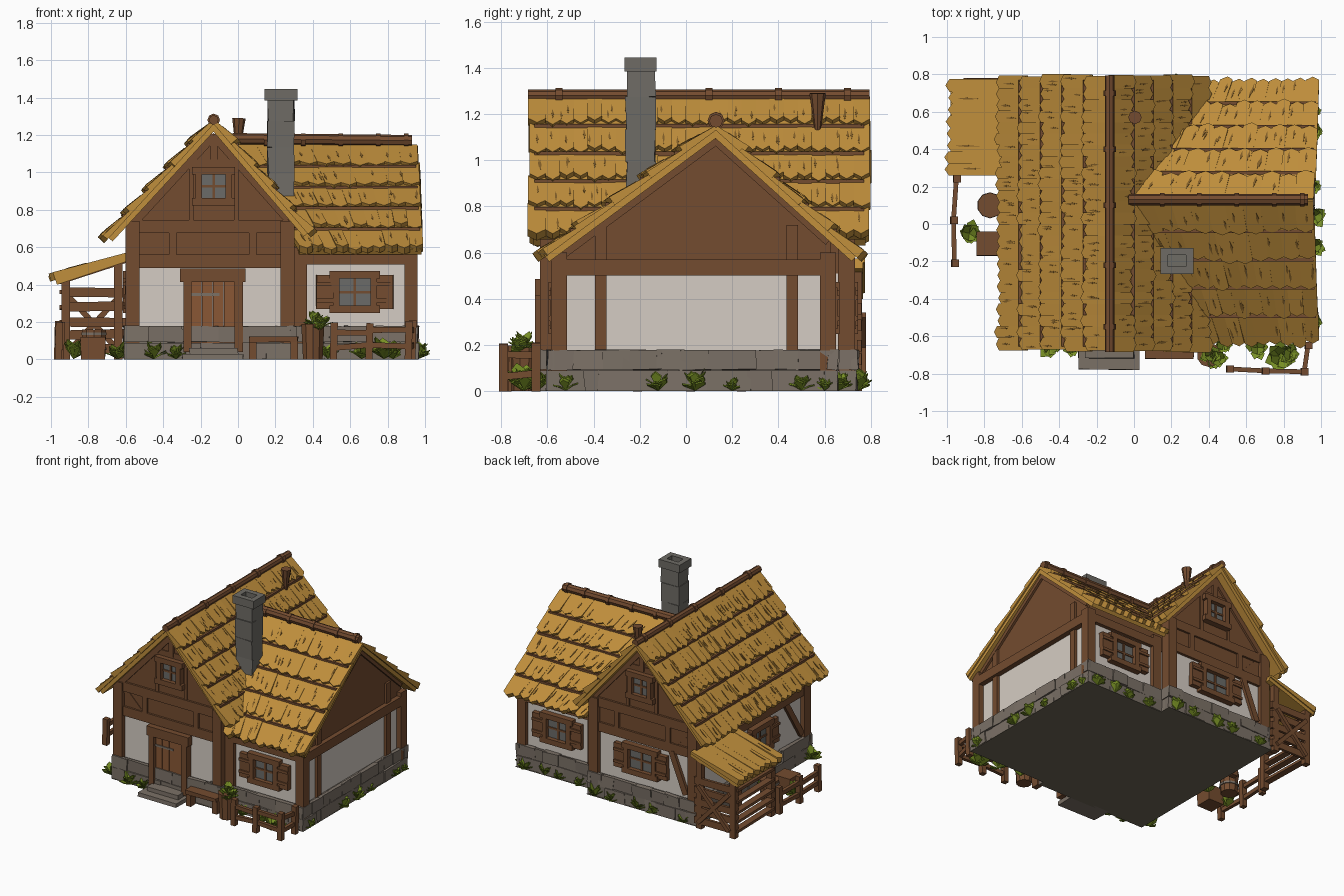
import bpy, bmesh, math, random
from mathutils import Vector as V, Matrix

if "Cube" in bpy.data.objects:
    bpy.data.objects.remove(bpy.data.objects["Cube"])
random.seed(4)
R = random.uniform

def material(name, r, g, b):
    m = bpy.data.materials.new(name)
    m.diffuse_color = [(c / 255) ** 2.2 for c in (r, g, b)] + [1]
    m.use_nodes = True
    m.node_tree.nodes["Principled BSDF"].inputs["Base Color"].default_value = m.diffuse_color
    return m

THATCH = material("thatch", 190, 141, 62)
STRAW = material("dark straw", 128, 94, 44)
WOOD = material("wood", 115, 77, 51)
DOOR = material("door wood", 136, 88, 56)
PLASTER = material("plaster", 212, 203, 194)
STONE = material("stone", 122, 112, 102)
CHIMNEY = material("chimney stone", 110, 107, 101)
LEAF = material("leaf", 122, 146, 42)
GLASS = material("glass", 106, 107, 104)
DARK = material("dark underside", 108, 101, 86)

def finish(name, bm, mat, mx=None):
    bmesh.ops.recalc_face_normals(bm, faces=bm.faces)
    if mx:
        bm.transform(mx)
    me = bpy.data.meshes.new(name)
    bm.to_mesh(me)
    bm.free()
    me.materials.append(mat)
    ob = bpy.data.objects.new(name, me)
    bpy.context.collection.objects.link(ob)

def box(bm, x0, x1, y0, y1, z0, z1, jit=0):
    mx = Matrix.Translation(((x0 + x1) / 2, (y0 + y1) / 2, (z0 + z1) / 2)) @ Matrix.Diagonal((x1 - x0, y1 - y0, z1 - z0, 1))
    for v in bmesh.ops.create_cube(bm, size=1, matrix=mx)['verts']:
        v.co += V((R(-jit, jit), R(-jit, jit), R(0, jit) if z0 > 0.02 else 0))

def beam(bm, p, q, w, d=None):
    p, q = V(p), V(q)
    mx = Matrix.Translation((p + q) / 2) @ (q - p).to_track_quat('Z', 'Y').to_matrix().to_4x4()
    bmesh.ops.create_cube(bm, size=1, matrix=mx @ Matrix.Diagonal((w, d or w, (q - p).length, 1)))

def cyl(bm, p, q, r, r2=None, n=8):
    p, q = V(p), V(q)
    mx = Matrix.Translation((p + q) / 2) @ (q - p).to_track_quat('Z', 'Y').to_matrix().to_4x4()
    bmesh.ops.create_cone(bm, cap_ends=True, segments=n, radius1=r, radius2=r2 or r, depth=(q - p).length, matrix=mx)

def prism(bm, a, b):
    A, B, n = [bm.verts.new(p) for p in a], [bm.verts.new(p) for p in b], len(a)
    bm.faces.new(A)
    bm.faces.new(B[::-1])
    for i in range(n):
        bm.faces.new((A[i], B[i], B[(i + 1) % n], A[(i + 1) % n]))

# thatched slope: base slab, rows of overlapping tufts, dark slits, binding sticks
def thatch(name, r0, r1, e0, e1, rows, slits=0.45):
    r0, r1, e0, e1 = map(V, (r0, r1, e0, e1))
    nrm = (r1 - r0).cross(e0 - r0).normalized()
    nrm *= 1 if nrm.z > 0 else -1
    slope = (e0 - r0).length
    P = lambda u, v, h: r0.lerp(r1, u).lerp(e0.lerp(e1, u), v) + nrm * h
    bm, slit, stick = bmesh.new(), bmesh.new(), bmesh.new()
    corners = [(0.005, 0), (0.995, 0), (0.995, 0.985), (0.005, 0.985)]
    prism(bm, [P(*c, 0.004) for c in corners], [P(*c, -0.035) for c in corners])
    n = int((e1 - e0).length / 0.06)
    for i in range(rows):
        v0, v1 = max(0, i / rows - 0.03), (i + 1) / rows
        for k in range(n):
            a, b, dv, h = k / n, (k + 1) / n + 0.002, R(-0.016, 0.014) / slope, 0.032 + R(-0.008, 0.008)
            a -= R(0, 0.012) if k == 0 else 0
            b += R(0, 0.012) if k == n - 1 else 0
            low = v1 - 0.012 / slope + dv
            pts = [(a, v0, 0.01), (b, v0, 0.01), (b, low, h), ((a + b) / 2, v1 + 0.012 / slope + dv, h), (a, low, h)]
            prism(bm, [P(*p) for p in pts], [P(u, v, -0.008) for u, v, _ in pts])
            for _ in range(2):
                if R(0, 1) < slits:
                    u, t, w = (k + .5) / n + R(-0.4, 0.4) / n, R(0.3, 0.62), 0.11 / n
                    va, vm, vb = [v0 + (v1 - v0) * s for s in (t, t + 0.18, min(t + R(.25, .42), 0.95))]
                    hh = lambda v: 0.01 + (h - 0.01) * (v - v0) / (v1 - v0)
                    pts = [(u, va), (u + w, vm), (u + w * 0.3, vb), (u - w * 0.5, vm)]
                    prism(slit, [P(x, v, hh(v) + 0.003) for x, v in pts], [P(x, v, hh(v) - 0.01) for x, v in pts])
        if i < rows - 1:
            beam(stick, P(0.01, v1 + 0.014 / slope, 0.014), P(0.99, v1 + 0.014 / slope, 0.014), 0.018)
    finish(name + "_thatch", bm, THATCH)
    finish(name + "_slits", slit, STRAW)
    if rows > 1:
        finish(name + "_binding", stick, WOOD)

thatch("main_roof_left", (-.13, -.67, 1.27), (-.13, .785, 1.27), (-.705, -.67, .645), (-.705, .785, .645), 5)
thatch("main_roof_right", (-.13, -.67, 1.27), (-.13, .785, 1.27), (.385, -.67, .67), (.385, .785, .67), 5)
thatch("wing_roof_front", (0, .13, 1.14), (.955, .13, 1.14), (.33, -.625, .58), (.985, -.625, .58), 5)
thatch("wing_roof_back", (0, .13, 1.14), (.955, .13, 1.14), (.33, .75, .58), (.985, .75, .58), 5)
thatch("shed_roof", (-.58, .26, .565), (-.58, .77, .565), (-.985, .26, .43), (-.985, .77, .43), 1, .25)

# ridge logs with bindings, and a small roof peg
bm = bmesh.new()
cyl(bm, (-.13, -.685, 1.28), (-.13, .795, 1.28), .026)
cyl(bm, (-.03, .13, 1.18), (.93, .13, 1.17), .03)
for t in (-.55, -.22, .1, .4, .7):
    cyl(bm, (-.13, t - .015, 1.28), (-.13, t + .015, 1.28), .034)
for t in (.15, .35, .55, .75, .9):
    cyl(bm, (t - .012, .13, 1.172), (t + .012, .13, 1.172), .037)
cyl(bm, (0, .57, 1.12), (.005, .57, 1.29), .012, .036)
finish("ridge_logs", bm, WOOD)

# walls and wooden gables
bm = bmesh.new()
box(bm, -.57, .27, -.6, .7, .1, .55)
box(bm, .2, .92, -.55, .62, .1, .55)
finish("plaster_walls", bm, PLASTER)
bm = bmesh.new()
prof = [(-.575, .51), (-.575, .73), (-.13, 1.21), (.275, .75), (.275, .51)]
prism(bm, [(x, -.605, z) for x, z in prof], [(x, .705, z) for x, z in prof])
prof = [(-.555, .51), (-.555, .59), (.13, 1.1), (.625, .66), (.625, .51)]
prism(bm, [(.15, y, z) for y, z in prof], [(.925, y, z) for y, z in prof])
finish("gable_boards", bm, WOOD)

# timber frame
bm = bmesh.new()
for y in (-.595, .695):
    for x in (-.565, .265):
        beam(bm, (x, y, .02), (x, y, .74), .075)
    for z in (.525, .71):
        beam(bm, (-.6, y, z), (.3, y, z), .05, .07)
    beam(bm, (-.57, y, .72), (-.13, y, 1.2), .05)
    beam(bm, (.27, y, .75), (-.13, y, 1.2), .05)
    beam(bm, (-.13, y, 1.04), (-.13, y, 1.2), .04, .05)
    beam(bm, (-.3, y, 1.045), (.04, y, 1.045), .035, .05)
    for x in (-.35, .08):
        beam(bm, (x, y, .54), (x, y, .7), .04, .05)
    beam(bm, (-.52, y, .68), (-.4, y, .56), .03, .04)
    for x in (-.25, -.01):
        beam(bm, (x, y, .73), (x, y, 1.04), .025, .04)
for z in (.525, .7):
    beam(bm, (-.57, -.6, z), (-.57, .7, z), .06)
beam(bm, (-.57, -.55, .2), (-.57, -.36, .5), .045)
beam(bm, (-.5, .7, .2), (-.38, .7, .5), .045)
for y in (-.55, .615):
    for x in (.335, .925):
        beam(bm, (x, y, .02), (x, y, .6), .07)
    beam(bm, (.3, y, .54), (.96, y, .54), .065)
beam(bm, (.925, -.58, .535), (.925, .65, .535), .07)
for y in (-.37, .46):
    beam(bm, (.92, y, .15), (.92, y, .72), .042, .05)
beam(bm, (.92, -.55, .585), (.92, .13, 1.09), .045)
beam(bm, (.92, .62, .65), (.92, .13, 1.09), .045)
finish("timber_frame", bm, WOOD)

# windows: built facing -y, then turned to their wall
def window(name, x, y, z, turn, w, h, shutters=True):
    mx = Matrix.Translation((x, y, z)) @ Matrix.Rotation(math.radians(turn), 4, 'Z')
    bm = bmesh.new()
    box(bm, -w, w, -.012, .01, -h, h)
    finish(name + "_glass", bm, GLASS, mx)
    bm = bmesh.new()
    for s in (-1, 1):
        beam(bm, (s * (w + .015), -.02, -h - .02), (s * (w + .015), -.02, h + .02), .035, .05)
        beam(bm, (-w - .05, -.02, s * (h + .018)), (w + .05, -.02, s * (h + .018)), .05, .04)
        if shutters:
            box(bm, min(s * (w + .03), s * (w + .12)), max(s * (w + .03), s * (w + .12)), -.035, 0, -h - .015, h + .015, .004)
            for k in (-1, 1):
                beam(bm, (s * (w + .03), -.035, k * h * .6), (s * (w + .12), -.035, k * h * .6), .02)
    beam(bm, (0, -.012, -h), (0, -.012, h), .014)
    beam(bm, (-w, -.012, 0), (w, -.012, 0), .014)
    finish(name + "_frame", bm, WOOD, mx)

window("front_gable_window", -.13, -.605, .925, 0, .065, .065, False)
window("back_gable_window", -.13, .705, .925, 180, .065, .065, False)
window("wing_front_window", .625, -.55, .36, 0, .085, .075)
window("wing_back_window", .625, .62, .36, 180, .085, .075)
window("main_back_window", -.13, .70, .36, 180, .1, .075)
window("left_window", -.57, -.05, .36, -90, .08, .075)

# door
bm = bmesh.new()
for i in range(4):
    box(bm, -.25 + i * .058, -.194 + i * .058, -.63 - .002 * (i % 2), -.59, .06, .43)
finish("door", bm, DOOR)
bm = bmesh.new()
for x in (-.27, .005):
    beam(bm, (x, -.625, .04), (x, -.625, .46), .045, .06)
beam(bm, (-.31, -.63, .45), (.04, -.63, .45), .05, .07)
finish("door_frame", bm, WOOD)
bm = bmesh.new()
for z in (.15, .34):
    box(bm, -.25, -.1, -.637, -.63, z, z + .014)
finish("door_hinges", bm, STONE)

# stone footing, front steps and floor
bm = bmesh.new()
rects = [(-.595, .295, -.63, .73), (.2, .95, -.585, .645)]
for x0, x1, y0, y1 in rects:
    box(bm, x0, x1, y0, y1, .004, .17)
    for z in (.004, .09):
        for a, b in (((x0, y0), (x1, y0)), ((x1, y0), (x1, y1)), ((x1, y1), (x0, y1)), ((x0, y1), (x0, y0))):
            a, b, t = V(a), V(b), 0
            while t < 1:
                t2 = min(1, t + R(.09, .2) / (b - a).length)
                p, q = a.lerp(b, t), a.lerp(b, t2)
                m = R(.008, .018)
                box(bm, min(p.x, q.x) - m, max(p.x, q.x) + m, min(p.y, q.y) - m, max(p.y, q.y) + m, z, z + .085, .006)
                t = t2
finish("stone_footing", bm, STONE)
bm = bmesh.new()
box(bm, -.3, .03, -.78, -.62, 0, .03, .006)
box(bm, -.26, 0, -.72, -.6, .02, .06, .005)
finish("front_steps", bm, STONE)
bm = bmesh.new()
for x0, x1, y0, y1 in rects:
    box(bm, x0 - .015, x1 + .015, y0 - .015, y1 + .015, 0, .004)
finish("floor", bm, DARK)

# chimney with open cap
bm = bmesh.new()
for i in range(4):
    box(bm, .16, .3, -.26, -.135, .85 + .14 * i, .99 + .14 * i - (.005 if i == 3 else 0), .006)
for y in (-.247, -.147):
    box(bm, .142, .318, y - .02, y + .02, 1.385, 1.445)
for x in (.162, .298):
    box(bm, x - .02, x + .02, -.25, -.14, 1.385, 1.445)
finish("chimney", bm, CHIMNEY)

# shed posts and plank sides
bm = bmesh.new()
for x, y, z in ((-.92, .3, .43), (-.92, .74, .43), (-.64, .3, .52), (-.64, .74, .52)):
    beam(bm, (x, y, 0), (x, y, z), .045)
for z in (.06, .13, .2, .28, .36):
    beam(bm, (-.93, .75, z), (-.6, .75, z + R(-.01, .01)), .02, .05)
    beam(bm, (-.93, .3, z), (-.93, .74, z + R(-.01, .01)), .05, .02)
for z0, z1 in ((.05, .33), (.33, .05)):
    beam(bm, (-.9, .765, z0), (-.64, .765, z1), .03)
beam(bm, (-.95, .3, .42), (-.58, .3, .54), .035)
beam(bm, (-.94, .28, .42), (-.94, .76, .42), .035)
finish("shed_frame", bm, WOOD)

# fences
bm = bmesh.new()
for path in ([(-.96, -.21), (-.965, .02), (-.95, .24)], [(.51, -.775), (.7, -.785), (.91, -.79), (.93, -.65)]):
    for x, y in path:
        beam(bm, (x, y, 0), (x + .005, y, R(.19, .215)), .038)
    for (x, y), (u, w) in zip(path, path[1:]):
        for z in (.07, .15):
            beam(bm, (x, y, z + R(-.01, .01)), (u, w, z + R(-.01, .01)), .025, .03)
# bench, crate and tubs
box(bm, .06, .32, -.72, -.64, .09, .12, .004)
for x in (.08, .3):
    beam(bm, (x, -.68, 0), (x, -.68, .1), .04, .06)
box(bm, -.84, -.71, -.17, -.04, 0, .12, .004)
cyl(bm, (.4, -.70, 0), (.4, -.70, .19), .055, .065, 10)
cyl(bm, (-.77, .1, 0), (-.77, .1, .16), .06, .068, 10)
finish("fences_and_yard_wood", bm, WOOD)
bm = bmesh.new()
for z in (.05, .13):
    cyl(bm, (-.77, .1, z), (-.77, .1, z + .015), .07, None, 10)
finish("barrel_bands", bm, STONE)

# leafy tufts around the house
bm = bmesh.new()
spots = [(-.45, -.66, 0, .1), (-.33, -.66, 0, .08), (-.64, -.6, 0, .1), (.48, -.64, 0, .09), (.66, -.66, 0, .1), (.78, -.71, 0, .13),
         (.83, -.7, 0, .1), (.41, -.70, .17, .09), (.45, -.72, .17, .08), (.43, -.73, .14, .08), (-.88, -.05, 0, .11), (-.65, .02, 0, .08)]
spots += [(.965, y, 0, s) for y, s in ((-.52, .08), (-.12, .09), (.04, .1), (.2, .06), (.5, .08), (.6, .06))]
spots += [(x, .745, 0, R(.07, .1)) for x in (-.5, -.25, -.12, .1, .24)] + [(x, .66, 0, R(.07, .1)) for x in (.42, .6, .72, .88)]
for x, y, z, s in spots:
    for k in range(14):
        a, up = k * 2.4 + R(-.3, .3), R(.25, .95)
        out = V((math.cos(a), math.sin(a), 0)) * (.85 - .5 * up) * s
        c = V((x, y, z + .008))
        side = V((-math.sin(a), math.cos(a), 0)) * s * .27
        tip, mid = c + out + V((0, 0, up * s)), c + out * .6 + V((0, 0, up * s * .75))
        prism(bm, [c, mid + side, tip, mid - side], [p + V((0, 0, -.006)) for p in (c, mid + side, tip, mid - side)])
finish("plants", bm, LEAF)
